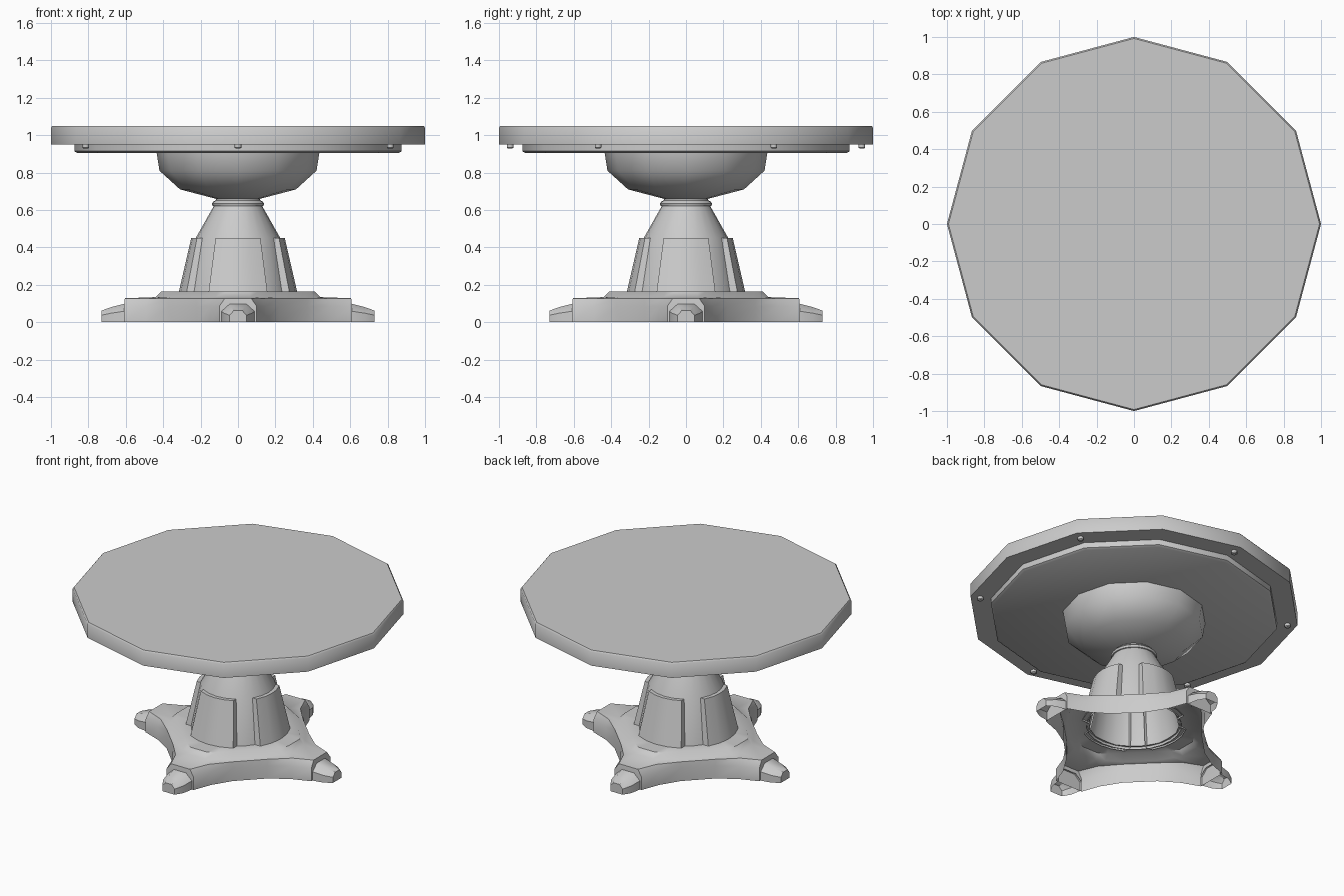
import bpy, bmesh, math
from math import pi, sin, cos

if "Cube" in bpy.data.objects:
    bpy.data.objects.remove(bpy.data.objects["Cube"], do_unlink=True)

GREY = (0.6, 0.6, 0.6, 1)
mat = bpy.data.materials.new("plain_grey")
mat.use_nodes = True
mat.diffuse_color = GREY
mat.node_tree.nodes["Principled BSDF"].inputs["Base Color"].default_value = GREY


def finish(name, bm, angle=40):
    bmesh.ops.recalc_face_normals(bm, faces=bm.faces)
    mesh = bpy.data.meshes.new(name)
    bm.to_mesh(mesh)
    bm.free()
    mesh.materials.append(mat)
    ob = bpy.data.objects.new(name, mesh)
    bpy.context.collection.objects.link(ob)
    bpy.ops.object.select_all(action='DESELECT')
    ob.select_set(True)
    bpy.context.view_layer.objects.active = ob
    bpy.ops.object.shade_smooth_by_angle(angle=math.radians(angle))
    return ob


def loft(bm, rings):
    """Bridge closed rings of points, returning the vertex rings."""
    vs = [[bm.verts.new(p) for p in ring] for ring in rings]
    for a, b in zip(vs, vs[1:]):
        n = len(a)
        for i in range(n):
            j = (i + 1) % n
            bm.faces.new((a[i], a[j], b[j], b[i]))
    return vs


def lathe(name, profile, sides, caps=False, centre=(0, 0), angle=40):
    bm = bmesh.new()
    rings = [[(centre[0] + r * cos(2 * pi * i / sides),
               centre[1] + r * sin(2 * pi * i / sides), z)
              for i in range(sides)] for r, z in profile]
    vs = loft(bm, rings)
    if caps:
        bm.faces.new(vs[0])
        bm.faces.new(vs[-1])
    return finish(name, bm, angle)


def four_way(half, z):
    """Repeat a half arm outline (x, y) with mirroring around four axes."""
    arm = [(x, -y) for x, y in reversed(half)] + half
    return [(x * c - y * s, x * s + y * c, z)
            for c, s in ((1, 0), (0, 1), (-1, 0), (0, -1)) for x, y in arm]


# Table top, underside disc and bolts
lathe("table_top", [(1, 0.95), (1, 1.04), (0.992, 1.05)], 12, True)
lathe("under_disc", [(0.86, 0.905), (0.875, 0.914), (0.875, 0.95)], 12, True)
for k in range(6):
    a = pi / 6 + k * pi / 3
    lathe(f"bolt_{k + 1}", [(0.012, 0.928), (0.018, 0.933), (0.018, 0.952)],
          10, True, (0.94 * cos(a), 0.94 * sin(a)))

# Bowl, neck ring and hollow column
lathe("bowl", [(0.1, 0.655), (0.31, 0.71), (0.42, 0.81), (0.435, 0.906)], 12, True)
lathe("neck_ring", [(0.115, 0.615), (0.136, 0.622), (0.14, 0.635), (0.132, 0.645),
                    (0.12, 0.65), (0.115, 0.66)], 24)
lathe("column", [(0.287, 0.15), (0.226, 0.45), (0.13, 0.62), (0.12, 0.64)], 24)

# Raised panels around the column
for k in range(4):
    bm = bmesh.new()
    rows = []
    for z, r, inner, w in ((0.155, 0.318, 0.27, 0.158), (0.45, 0.25, 0.21, 0.12)):
        row = []
        for rad, steps in ((inner, (-1,)), (r, (-1, -0.5, 0, 0.5, 1)), (inner, (1,))):
            for t in steps:
                y = t * w
                x = math.sqrt(rad * rad - y * y)
                a = k * pi / 2
                row.append(bm.verts.new((x * cos(a) - y * sin(a),
                                         x * sin(a) + y * cos(a), z)))
        rows.append(row)
    low, high = rows
    for i in range(len(low) - 1):
        bm.faces.new((low[i], low[i + 1], high[i + 1], high[i]))
    bm.faces.new(high)
    finish(f"column_panel_{k + 1}", bm)

# Hollow four-armed base, open underneath
edge = [(0.61, 0.10), (0.49, 0.145), (0.37, 0.22)]
rim = [(0.605, 0.07), (0.485, 0.12), (0.37, 0.22)]
ledge = [(0.44, 0.065), (0.41, 0.12), (0.355, 0.21)]
sill = [(0.41, 0.06), (0.38, 0.11), (0.31, 0.18)]
hole = [(0.27, 0.03), (0.265, 0.08), (0.22, 0.16)]
bm = bmesh.new()
loft(bm, [four_way(edge, 0), four_way(edge, 0.085), four_way(rim, 0.128),
          four_way(ledge, 0.134), four_way(sill, 0.165), four_way(hole, 0.165)])
finish("base", bm, 45)

# Toes at the ends of the arms
for k in range(4):
    bm = bmesh.new()
    a = k * pi / 2
    rings = []
    for x, w, h in ((0.6, 0.09, 0.1), (0.68, 0.075, 0.08), (0.73, 0.045, 0.062)):
        arch = [(-w, 0), (-w, h * 0.6), (-w * 0.5, h), (w * 0.5, h), (w, h * 0.6), (w, 0)]
        rings.append([bm.verts.new((x * cos(a) - y * sin(a), x * sin(a) + y * cos(a), z))
                      for y, z in arch])
    for p, q in zip(rings, rings[1:]):
        for i in range(len(p) - 1):
            bm.faces.new((p[i], p[i + 1], q[i + 1], q[i]))
    bm.faces.new(rings[-1])
    finish(f"toe_{k + 1}", bm)
